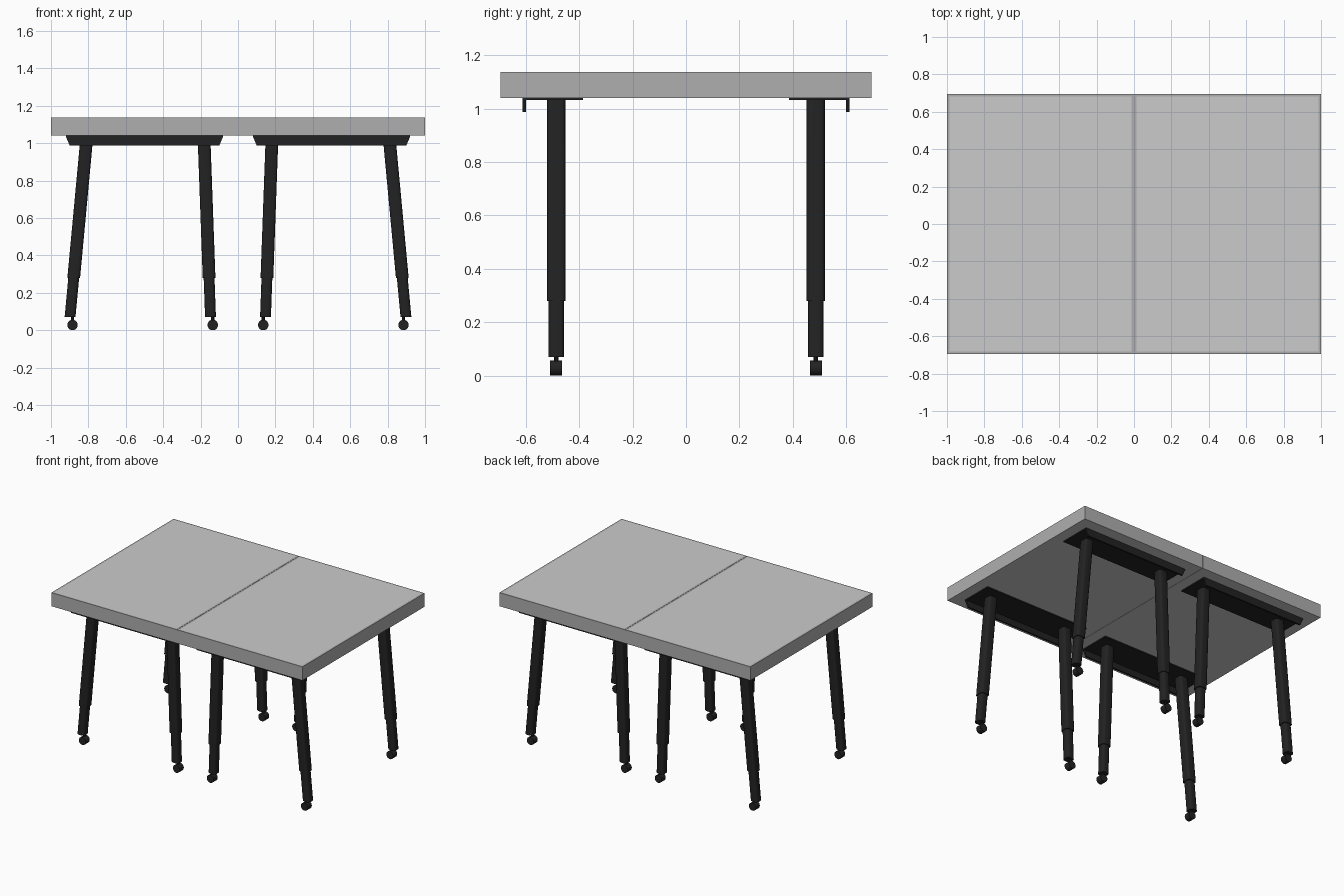
import bpy, bmesh
from math import pi
from mathutils import Vector, Matrix

cube = bpy.data.objects.get("Cube")
if cube:
    bpy.data.objects.remove(cube, do_unlink=True)


def material(name, rgb):
    m = bpy.data.materials.new(name)
    m.use_nodes = True
    m.diffuse_color = (*rgb, 1)
    m.node_tree.nodes["Principled BSDF"].inputs["Base Color"].default_value = (*rgb, 1)
    return m


LAMINATE = material("light grey laminate", (0.6, 0.6, 0.6))
EDGING = material("grey edging", (0.43, 0.43, 0.43))
BLACK = material("black metal", (0.016, 0.016, 0.016))


def finish(name, bm, *mats):
    bmesh.ops.recalc_face_normals(bm, faces=bm.faces)
    mesh = bpy.data.meshes.new(name)
    bm.to_mesh(mesh)
    bm.free()
    obj = bpy.data.objects.new(name, mesh)
    for m in mats:
        mesh.materials.append(m)
    bpy.context.collection.objects.link(obj)
    return obj


def box(bm, lo, hi):
    lo, hi = Vector(lo), Vector(hi)
    mat = Matrix.Translation((lo + hi) / 2) @ Matrix.Diagonal((*(hi - lo), 1))
    return bmesh.ops.create_cube(bm, size=1, matrix=mat)["verts"]


def tube(name, start, end, size, corner):
    """Rounded square bar sheared between two centres, with level ends."""
    bm = bmesh.new()
    box(bm, (-size / 2, -size / 2, 0), (size / 2, size / 2, 1))
    uprights = [e for e in bm.edges if abs(e.verts[0].co.z - e.verts[1].co.z) > 0.5]
    bmesh.ops.bevel(bm, geom=uprights, offset=corner, segments=3, profile=0.5, affect="EDGES")
    for v in bm.verts:
        v.co = Vector((v.co.x, v.co.y, 0)) + Vector(start).lerp(Vector(end), v.co.z)
    smooth(finish(name, bm, BLACK))


def smooth(obj):
    bpy.ops.object.select_all(action="DESELECT")
    obj.select_set(True)
    bpy.context.view_layer.objects.active = obj
    bpy.ops.object.shade_smooth_by_angle(angle=0.6)


def table_top(name, side):
    bm = bmesh.new()
    x0, x1 = sorted((side * 0.001, side))
    box(bm, (x0, -0.695, 1.04), (x1, 0.695, 1.138))
    bm.normal_update()
    top = max(bm.faces, key=lambda f: f.calc_center_median().z)
    under = min(bm.faces, key=lambda f: f.calc_center_median().z)
    for f in bm.faces:
        f.material_index = 1
    under.material_index = 0
    bmesh.ops.inset_region(bm, faces=[top], thickness=0.018)
    top.material_index = 0
    finish(name, bm, LAMINATE, EDGING)


def bracket(name, side, end):
    bm = bmesh.new()
    mid = side * 0.5
    box(bm, (mid - 0.42, min(end * 0.385, end * 0.612), 1.032),
        (mid + 0.42, max(end * 0.385, end * 0.612), 1.04))
    # hanging lip, narrower at the bottom
    lip = box(bm, (mid - 0.42, min(end * 0.6, end * 0.612), 0.987),
              (mid + 0.42, max(end * 0.6, end * 0.612), 1.035))
    for v in lip:
        if v.co.z < 1:
            v.co.x += 0.02 if v.co.x < mid else -0.02
    finish(name, bm, BLACK)


def castor(name, x, y):
    bm = bmesh.new()
    turn = Matrix.Translation((x, y, 0.028)) @ Matrix.Rotation(pi / 2, 4, "X")
    bmesh.ops.create_cone(bm, cap_ends=True, segments=20, radius1=0.028, radius2=0.028,
                          depth=0.045, matrix=turn)
    bmesh.ops.create_cone(bm, cap_ends=True, segments=10, radius1=0.009, radius2=0.009,
                          depth=0.05, matrix=Matrix.Translation((x, y, 0.06)))
    smooth(finish(name, bm, BLACK))


# Two tables pushed together, mirrored across x
for side, label in ((-1, "right"), (1, "left")):
    table_top(f"{label}_table_top", side)
    for end, place in ((-1, "front"), (1, "back")):
        bracket(f"{label}_{place}_bracket", side, end)
        y = end * 0.486
        # splayed legs: x at the top, at the foot of the tube, and at the castor
        for x_top, x_foot, x_wheel, where in ((0.808, 0.898, 0.885, "outer"),
                                              (0.182, 0.147, 0.135, "inner")):
            name = f"{label}_{place}_{where}"
            top = Vector((side * x_top, y, 1.035))
            foot = Vector((side * x_foot, y, 0.07))
            joint = top.lerp(foot, 0.782)
            tube(f"{name}_leg", top, joint, 0.068, 0.016)
            tube(f"{name}_leg_extension", joint + (top - joint) * 0.05, foot, 0.058, 0.018)
            castor(f"{name}_castor", side * x_wheel, y)
